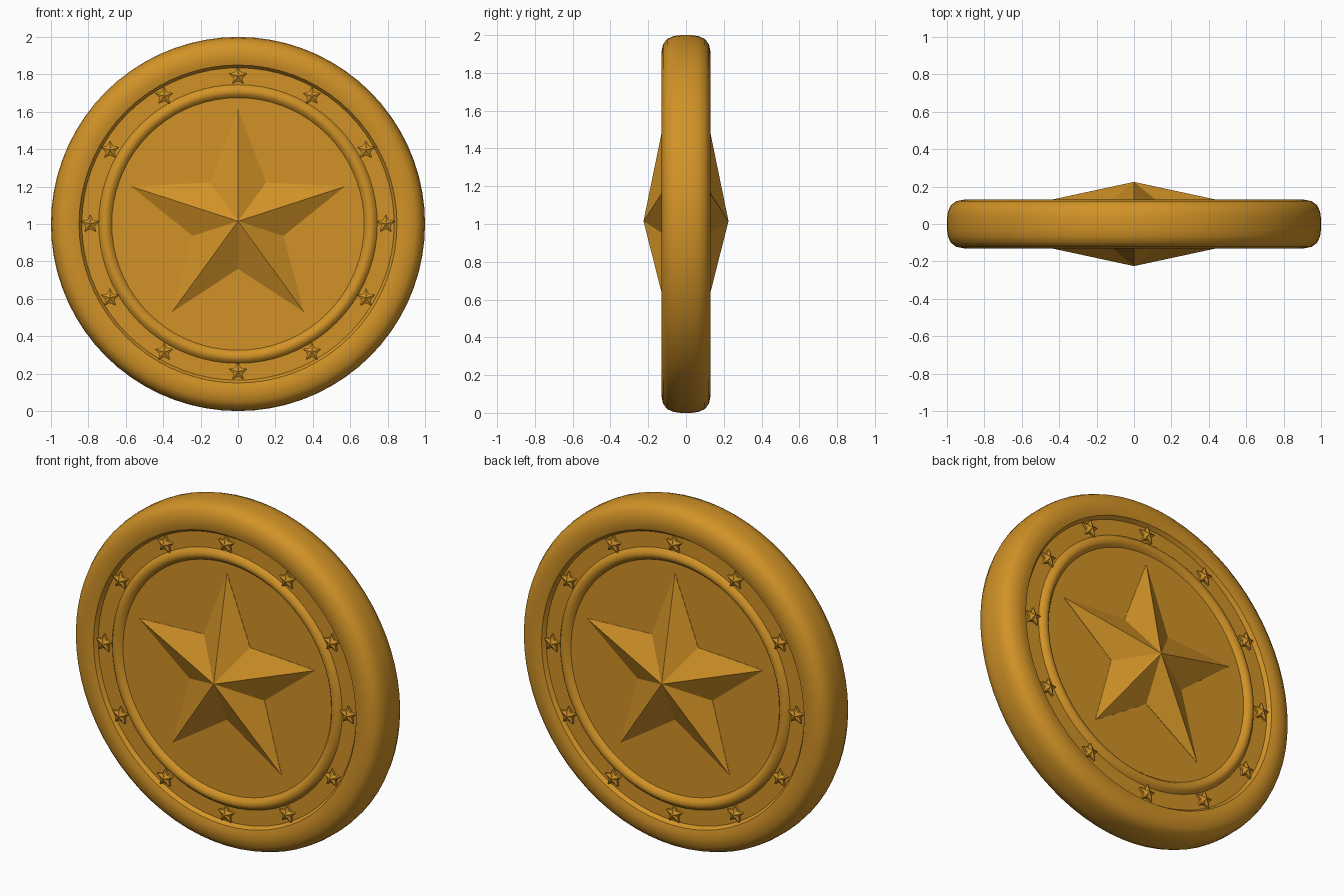
import bpy, bmesh, math

if "Cube" in bpy.data.objects:
    bpy.data.objects.remove(bpy.data.objects["Cube"])

gold = bpy.data.materials.new("gold")
gold.diffuse_color = (0.64, 0.29, 0.02, 1)
gold.use_nodes = True
gold.node_tree.nodes["Principled BSDF"].inputs["Base Color"].default_value = gold.diffuse_color

CZ = 1.0       # height of the coin centre
FIELD = 0.10   # y depth of the recessed face


def finish(bm, name, smooth_angle):
    bmesh.ops.recalc_face_normals(bm, faces=bm.faces)
    mesh = bpy.data.meshes.new(name)
    bm.to_mesh(mesh)
    bm.free()
    mesh.materials.append(gold)
    ob = bpy.data.objects.new(name, mesh)
    bpy.context.collection.objects.link(ob)
    bpy.ops.object.select_all(action='DESELECT')
    ob.select_set(True)
    bpy.context.view_layer.objects.active = ob
    bpy.ops.object.shade_smooth_by_angle(angle=math.radians(smooth_angle))
    return ob


def star(bm, cx, cz, outer, inner, edge, apex, side):
    """Faceted five-pointed star, side = -1 front or 1 back."""
    base, rim = [], []
    for i in range(10):
        r = inner if i % 2 else outer
        a = i * math.pi / 5
        x, z = cx + r * math.sin(a), cz + r * math.cos(a)
        base.append(bm.verts.new((x, side * (FIELD - 0.02), z)))
        rim.append(bm.verts.new((x, side * edge, z)))
    top = bm.verts.new((cx, side * apex, cz))
    for i in range(10):
        j = (i + 1) % 10
        bm.faces.new((base[i], base[j], rim[j], rim[i]))
        bm.faces.new((rim[i], rim[j], top))
    bm.faces.new(base)


# Coin body: lathe of rim, star band, inner ring and field
half = [(0, FIELD), (0.675, FIELD), (0.69, 0.118), (0.71, 0.125), (0.73, 0.118),
        (0.745, FIELD), (0.835, FIELD), (0.85, 0.122), (0.88, 0.13), (0.91, 0.13),
        (0.95, 0.122), (0.98, 0.10), (0.995, 0.065), (1.0, 0.03)]
profile = half + [(r, -y) for r, y in reversed(half)]
bm = bmesh.new()
vs = [bm.verts.new((r, y, 0)) for r, y in profile]
es = [bm.edges.new((a, b)) for a, b in zip(vs, vs[1:])]
bmesh.ops.spin(bm, geom=vs + es, cent=(0, 0, 0), axis=(0, 1, 0),
               angle=2 * math.pi, steps=72, use_duplicate=False)
bmesh.ops.remove_doubles(bm, verts=bm.verts, dist=0.0005)
bmesh.ops.translate(bm, verts=bm.verts, vec=(0, 0, CZ))
finish(bm, "coin_body", 40)

# Large stars and the twelve small stars, front and back
for side, label in ((-1, "front"), (1, "back")):
    bm = bmesh.new()
    star(bm, 0, CZ + 0.015, 0.6, 0.255, FIELD + 0.002, 0.225, side)
    finish(bm, label + "_large_star", 5)

    bm = bmesh.new()
    for k in range(12):
        a = k * math.pi / 6
        star(bm, 0.79 * math.sin(a), CZ + 0.79 * math.cos(a),
             0.052, 0.027, FIELD + 0.014, 0.13, side)
    finish(bm, label + "_small_stars", 10)
